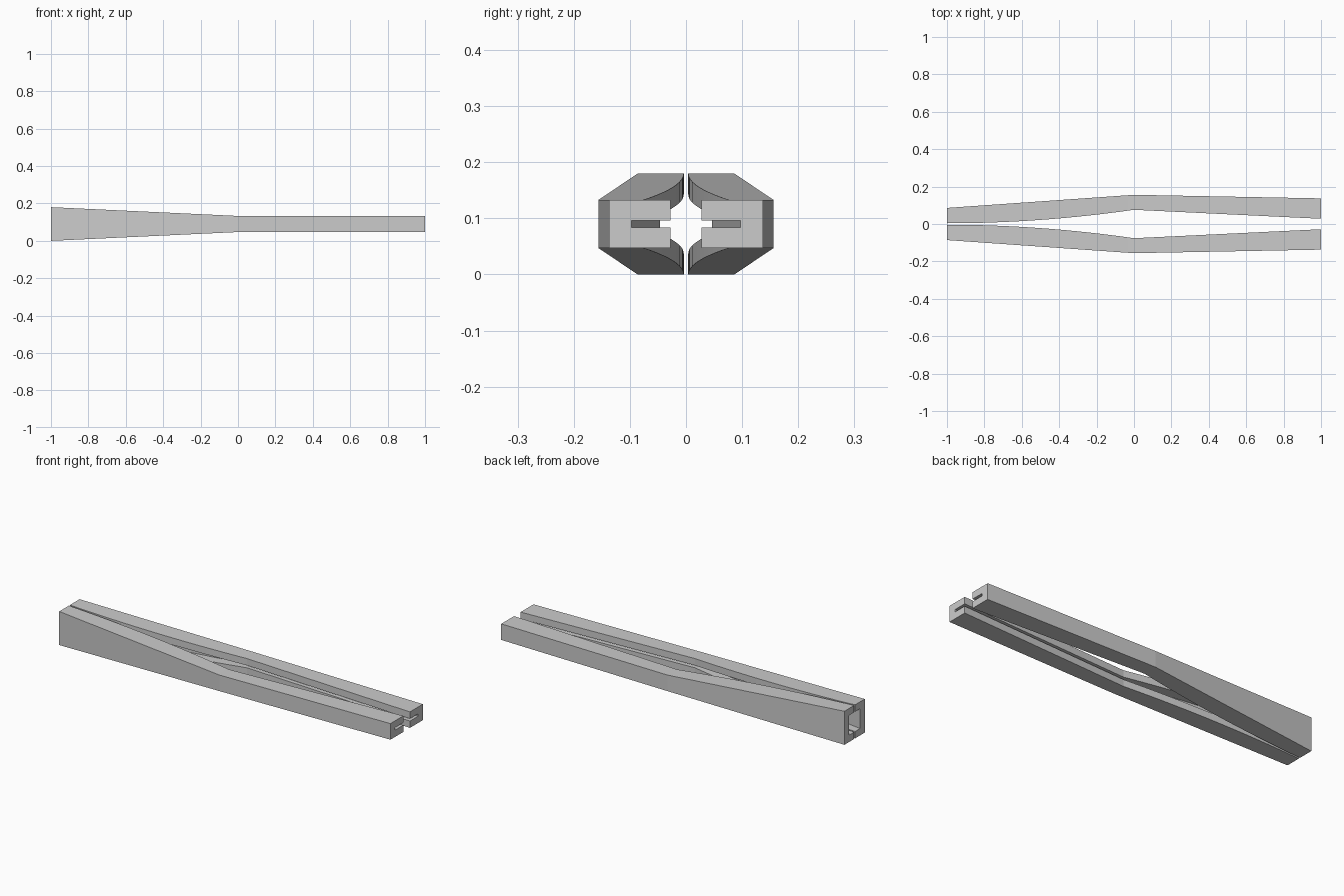
import bpy
import bmesh

cube = bpy.data.objects.get("Cube")
if cube:
    bpy.data.objects.remove(cube, do_unlink=True)

MID_Z = 0.09
WALL = 0.04
STEPS = 16


def lerp(a, b, t):
    return a + (b - a) * t


def channel_section(x, inner, outer, half, slot):
    """C-shaped section, open towards the centre line."""
    floor = outer - WALL
    upper = [(outer, half), (inner, half), (inner, slot), (floor, slot)]
    lower = [(y, -z) for y, z in reversed(upper)]
    return [(x, y, MID_Z + z) for y, z in upper + lower]


# Tall jaw end sweeping out to the bend, then the straight tail
sections = []
for i in range(STEPS + 1):
    t = i / STEPS
    sections.append(channel_section(
        t - 1, lerp(0.004, 0.076, t * t), lerp(0.086, 0.156, t),
        lerp(0.09, 0.043, t), lerp(0.053, 0.0065, t)))
sections.append(channel_section(1, 0.028, 0.137, 0.043, 0.0065))

# Loft the sections into one closed arm
bm = bmesh.new()
rings = [[bm.verts.new(p) for p in s] for s in sections]
for a, b in zip(rings, rings[1:]):
    for k in range(len(a)):
        n = (k + 1) % len(a)
        bm.faces.new((a[k], a[n], b[n], b[k]))
bm.faces.new(rings[0])
bm.faces.new(rings[-1])
bmesh.ops.recalc_face_normals(bm, faces=bm.faces)


def add_arm(name):
    mesh = bpy.data.meshes.new(name)
    bm.to_mesh(mesh)
    arm = bpy.data.objects.new(name, mesh)
    bpy.context.collection.objects.link(arm)
    bpy.ops.object.select_all(action='DESELECT')
    arm.select_set(True)
    bpy.context.view_layer.objects.active = arm
    bpy.ops.object.shade_smooth_by_angle(angle=0.05)
    return arm


# Back arm, and the front arm as its mirror image
add_arm("back_arm")
for v in bm.verts:
    v.co.y = -v.co.y
bmesh.ops.reverse_faces(bm, faces=bm.faces)
add_arm("front_arm")
bm.free()
